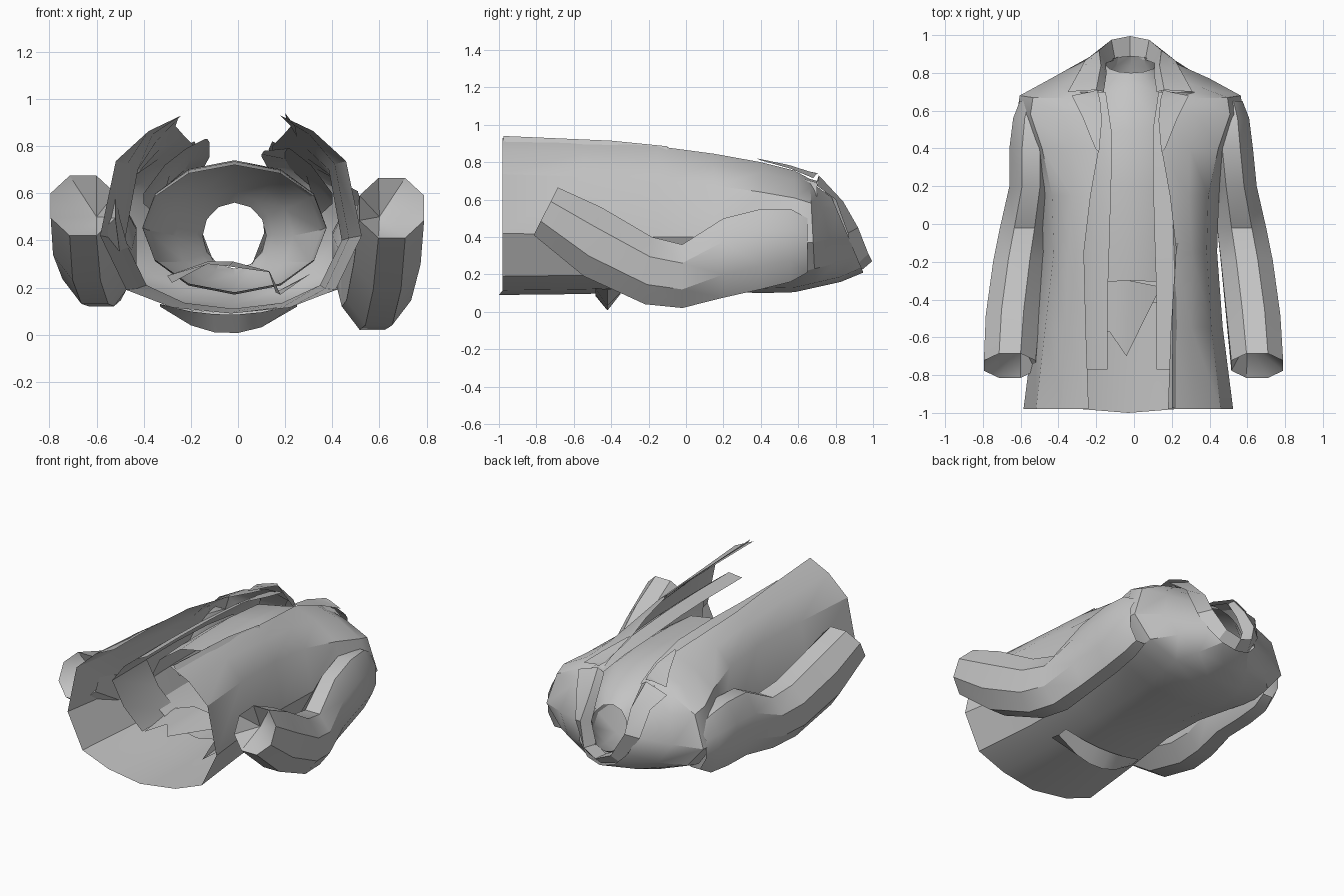
import bpy, bmesh, math

cloth = bpy.data.materials.new("grey_cloth")
cloth.diffuse_color = (0.55, 0.55, 0.55, 1)


def loft(name, rows, closed=False, tip=None):
    """Skin a list of equal-length point rows; tip closes the last row with a fan."""
    bm = bmesh.new()
    vs = [[bm.verts.new(p) for p in r] for r in rows]
    n = len(rows[0])
    for a, b in zip(vs, vs[1:]):
        for i in range(n if closed else n - 1):
            j = (i + 1) % n
            bm.faces.new((a[i], a[j], b[j], b[i]))
    if tip:
        t = bm.verts.new(tip)
        for i in range(n):
            bm.faces.new((vs[-1][i], vs[-1][(i + 1) % n], t))
    bmesh.ops.recalc_face_normals(bm, faces=bm.faces)
    me = bpy.data.meshes.new(name)
    bm.to_mesh(me)
    bm.free()
    ob = bpy.data.objects.new(name, me)
    bpy.context.collection.objects.link(ob)
    me.materials.append(cloth)
    bpy.context.view_layer.objects.active = ob
    ob.select_set(True)
    bpy.ops.object.shade_smooth_by_angle(angle=math.radians(30))
    ob.select_set(False)
    return ob


# Jacket shell: y, half width, back z, side z, front z, front edge x, x shift, slant
body = [(-0.98, 0.555, 0.09, 0.42, 0.93, 0.21, -0.03, 0),
        (-0.55, 0.50, 0.095, 0.41, 0.915, 0.225, -0.03, 0),
        (-0.15, 0.46, 0.11, 0.40, 0.885, 0.245, -0.02, 0),
        (0.15, 0.47, 0.11, 0.40, 0.845, 0.21, -0.02, 0),
        (0.40, 0.53, 0.10, 0.38, 0.80, 0.165, -0.02, 0),
        (0.58, 0.60, 0.105, 0.37, 0.755, 0.17, -0.02, 0),
        (0.68, 0.585, 0.13, 0.37, 0.71, 0.17, -0.02, 0.05),
        (0.77, 0.42, 0.16, 0.39, 0.67, 0.165, -0.02, 0.25),
        (0.86, 0.22, 0.21, 0.42, 0.61, 0.15, -0.02, 0.42)]
rows = []
for y, w, zb, zs, zf, fx, dx, slant in body:
    half = [(0.45 * w, zb + 0.025), (0.80 * w, zb + 0.10), (w, zs),
            (0.88 * w, zs + 0.62 * (zf - zs)),
            (0.44 * w + 0.5 * fx, zs + 0.87 * (zf - zs)), (fx, zf)]
    prof = [(-x, z) for x, z in reversed(half)] + [(0, zb)] + half
    rows.append([(x + dx, y + slant * (zs - z)
                  - (0.02 if y < -0.9 and abs(x) < 0.1 else 0), z)
                 for x, z in prof])
loft("jacket_body", rows)

# Sleeves: y, inner x, outer x, bottom z, top z, forward tilt, elbow lift
arm = [(0.65, 0.41, 0.575, 0.21, 0.50, 0.0, 0),
       (0.56, 0.40, 0.61, 0.16, 0.55, 0.0, 0),
       (0.40, 0.40, 0.63, 0.12, 0.55, 0.0, 0.03),
       (0.20, 0.42, 0.65, 0.075, 0.50, 0.0, 0.07),
       (-0.02, 0.44, 0.70, 0.02, 0.36, 0.0, 0.10),
       (-0.20, 0.46, 0.735, 0.04, 0.40, 0.02, 0.09),
       (-0.50, 0.49, 0.775, 0.19, 0.56, 0.05, 0.04),
       (-0.75, 0.515, 0.79, 0.41, 0.665, 0.07, 0.01)]
for side, label in ((1, "left"), (-1, "right")):
    rings = []
    for y, xi, xo, zb, zt, tilt, lift in arm:
        up = lift if side < 0 else 0
        shift = 0.01 + 0.02 * (0.3 < y < 0.7) if side < 0 else 0
        if y == -0.75:
            shift = 0.005 if side < 0 else 0
        ring = []
        for k in range(8):
            a = 2 * math.pi * (k + 0.5) / 8
            x = (xi + xo) / 2 + math.cos(a) * (xo - xi) / 2 * 1.08
            z = (zb + zt) / 2 + math.sin(a) * (zt - zb) / 2 * 1.08
            ring.append((side * x - shift, y + tilt * math.sin(a), z + up))
        rings.append(ring)
    # the cuff is closed by a shallow recessed lining
    loft(label + "_sleeve", rings, True, (side * 0.60, -0.62, 0.50))

# Shirt tube with open hem and neck: y back, y front, half width, back z, front z
shirt = [(-0.42, -0.30, 0.39, 0.18, 0.72), (-0.1, -0.1, 0.39, 0.18, 0.735),
         (0.2, 0.2, 0.39, 0.17, 0.74), (0.5, 0.5, 0.37, 0.17, 0.72),
         (0.70, 0.70, 0.25, 0.20, 0.64), (0.84, 0.76, 0.16, 0.25, 0.60),
         (0.89, 0.80, 0.135, 0.28, 0.56)]
rings = []
for yb, yf, w, zb, zf in shirt:
    ring = []
    for k in range(12):
        a = 2 * math.pi * k / 12
        t = (math.sin(a) + 1) / 2
        ring.append((w * math.cos(a) - 0.015, yb + (yf - yb) * t, zb + (zf - zb) * t))
    rings.append(ring)
loft("shirt", rings, True)

# Shirt tail dipping below the jacket back
arc = [-0.33, -0.2, -0.1, 0.0, 0.1, 0.25]
dip = lambda x, d: 0.135 - d * (1 - ((x + 0.04) / 0.31) ** 2)
loft("shirt_tail", [[(x, -0.35, dip(x, 0.04)) for x in arc],
                    [(x, -0.42, dip(x, 0.13)) for x in arc],
                    [(x, -0.485, dip(x, 0.05)) for x in arc]])

# Lower edge of the waistcoat back, hanging in folds
loft("waistcoat_back", [
    [(-0.30, -0.28, 0.25), (-0.13, -0.28, 0.31), (-0.02, -0.3, 0.31),
     (0.13, -0.33, 0.27), (0.16, -0.36, 0.18), (0.31, -0.28, 0.26)],
    [(-0.28, -0.6, 0.22), (-0.13, -0.57, 0.30), (-0.04, -0.70, 0.29),
     (0.135, -0.345, 0.265), (0.18, -0.64, 0.17), (0.28, -0.6, 0.24)]])

# Open waistcoat fronts, collar and lapels, mirrored: y, edge x, edge z
flap = [(-0.77, 0.13, 0.80), (-0.4, 0.13, 0.80), (-0.1, 0.12, 0.80),
        (0.25, 0.11, 0.785), (0.5, 0.11, 0.755), (0.70, 0.14, 0.70)]
fold = [(0, 0.995, 0.27), (0.10, 0.975, 0.31), (0.165, 0.92, 0.45),
        (0.155, 0.84, 0.59), (0.18, 0.71, 0.73)]
fall = [(0, 0.93, 0.215), (0.12, 0.90, 0.24), (0.24, 0.865, 0.42),
        (0.275, 0.80, 0.60), (0.33, 0.70, 0.675)]
stand = [(0, 0.88, 0.26), (0.08, 0.87, 0.30), (0.13, 0.85, 0.43),
         (0.125, 0.80, 0.56), (0.14, 0.70, 0.70)]
for s, label in ((1, "left"), (-1, "right")):
    up = 0.03 if s < 0 else -0.02
    loft(label + "_waistcoat_front",
         [[(s * x - 0.01, y, z + up * (y < 0.3)),
           (s * (x + 0.09), y, z - 0.01),
           (s * (x + 0.18), y, z - 0.08),
           (s * (0.40 if y < 0.6 else 0.34), y, z - 0.20)] for y, x, z in flap])
    loft(label + "_waistcoat_side",
         [[(s * 0.40, y, 0.60), (s * 0.37, y + 0.08, 0.40), (s * 0.28, y + 0.15, 0.23)]
          for y in (-0.77, -0.4)])
    loft(label + "_collar", [[(s * x - 0.02, y, z) for x, y, z in r]
                             for r in (stand, fold, fall)])
    loft(label + "_lapel",
         [[(s * a - 0.02, y, z + 0.015), (s * b - 0.02, y2, z2)]
          for a, y, z, b, y2, z2 in ((0.165, 0.38, 0.805, 0.185, 0.40, 0.81),
                                     (0.15, 0.55, 0.77, 0.25, 0.56, 0.765),
                                     (0.16, 0.66, 0.735, 0.31, 0.68, 0.715),
                                     (0.175, 0.71, 0.725, 0.21, 0.70, 0.74))])

# Turned edge standing up along the lower left front
loft("left_front_edge", [[(0.20, -0.975, 0.94), (0.245, -0.975, 0.88)],
                         [(0.205, -0.4, 0.915), (0.245, -0.4, 0.87)],
                         [(0.225, -0.1, 0.885), (0.25, -0.1, 0.84)]])
